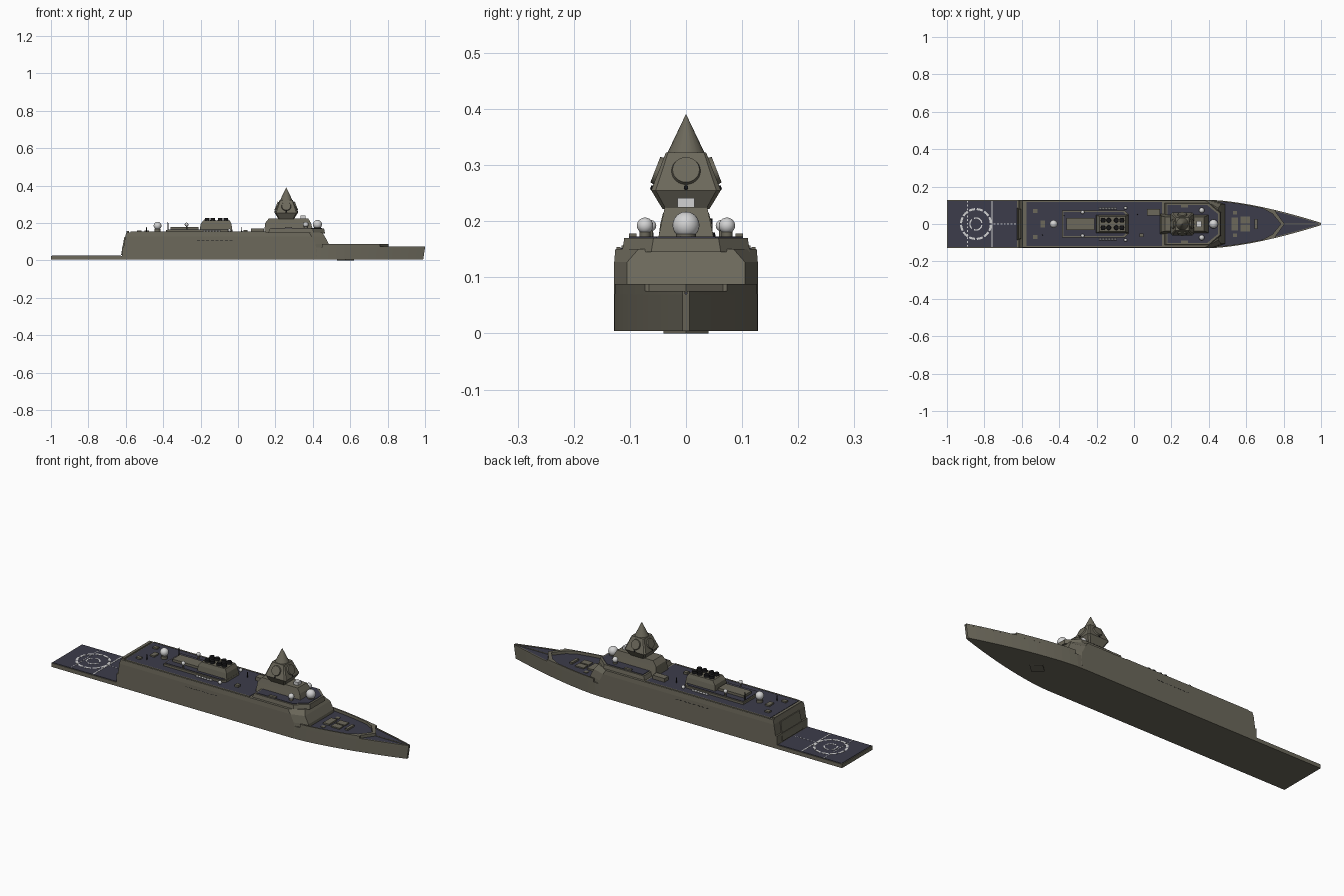
import bpy, bmesh, math
from mathutils import Vector, Matrix

cube = bpy.data.objects.get("Cube")
if cube:
    bpy.data.objects.remove(cube, do_unlink=True)


def material(name, r, g, b):
    m = bpy.data.materials.new(name)
    m.use_nodes = True
    m.diffuse_color = (r, g, b, 1)
    m.node_tree.nodes["Principled BSDF"].inputs["Base Color"].default_value = (r, g, b, 1)
    return m


OLIVE = material("olive grey", 0.15, 0.14, 0.105)
NAVY = material("deck navy", 0.045, 0.045, 0.07)
WHITE = material("white", 0.65, 0.65, 0.65)
BLACK = material("black", 0.008, 0.008, 0.009)


def finish(name, bm, mat, smooth=False):
    bmesh.ops.recalc_face_normals(bm, faces=bm.faces)
    me = bpy.data.meshes.new(name)
    bm.to_mesh(me)
    bm.free()
    me.materials.append(mat)
    ob = bpy.data.objects.new(name, me)
    bpy.context.collection.objects.link(ob)
    if smooth:
        bpy.ops.object.select_all(action='DESELECT')
        ob.select_set(True)
        bpy.context.view_layer.objects.active = ob
        bpy.ops.object.shade_smooth_by_angle(angle=math.radians(40))
    return ob


def loft(name, rings, mat, smooth=False):
    """Skin a stack of (z, plan outline) rings and cap both ends."""
    bm = bmesh.new()
    rows = [[bm.verts.new((x, y, z)) for x, y in pts] for z, pts in rings]
    n = len(rows[0])
    for a, b in zip(rows, rows[1:]):
        for i in range(n):
            j = (i + 1) % n
            bm.faces.new((a[i], a[j], b[j], b[i]))
    bm.faces.new(rows[0][::-1])
    bm.faces.new(rows[-1])
    return finish(name, bm, mat, smooth)


def plate(name, pts, z0, z1, mat):
    return loft(name, [(z0, pts), (z1, pts)], mat)


def mirror(half):
    return half + [(x, -y) for x, y in reversed(half)]


def rect(x0, x1, y0, y1):
    return [(x0, y0), (x1, y0), (x1, y1), (x0, y1)]


def box(name, x0, x1, y0, y1, z0, z1, mat=OLIVE):
    return plate(name, rect(x0, x1, y0, y1), z0, z1, mat)


def sym(x0, x1, w):
    return rect(x0, x1, -w, w)


def cylinder(name, loc, r1, r2, h, mat, axis=(0, 0, 1), sides=16):
    bm = bmesh.new()
    bmesh.ops.create_cone(bm, cap_ends=True, segments=sides, radius1=r1, radius2=r2, depth=h)
    turn = Vector((0, 0, 1)).rotation_difference(Vector(axis)).to_matrix().to_4x4()
    bmesh.ops.transform(bm, matrix=Matrix.Translation(loc) @ turn, verts=bm.verts)
    return finish(name, bm, mat, True)


def dome(name, x, y, z, r):
    bm = bmesh.new()
    bmesh.ops.create_uvsphere(bm, u_segments=20, v_segments=12, radius=r)
    bmesh.ops.translate(bm, vec=(x, y, z), verts=bm.verts)
    finish(name, bm, WHITE, True)


def beam(x):
    """Half breadth of the hull at a station."""
    t = max(0, (x - 0.42) / 0.58)
    return 0.006 + 0.122 * (1 - t ** 1.5)


def stations(x0, x1, n, inset=0.0):
    return [(x0 + (x1 - x0) * i / n, max(beam(x0 + (x1 - x0) * i / n) - inset, 0.002))
            for i in range(n + 1)]


# Hull: low stern slab and long tapered forward body
box("stern_slab", -1, -0.60, -0.128, 0.128, 0.004, 0.024)
bow = [(-0.62, 0.128)] + stations(0.40, 1.0, 14)
keel = [(x - 0.01 * max(0, x), y) for x, y in bow]
loft("forward_hull", [(0.004, mirror(keel)), (0.07, mirror(bow))], OLIVE)
plate("sonar_plate", [(0.53, 0), (0.575, -0.04), (0.62, 0), (0.575, 0.04)], 0, 0.006, OLIVE)

# Tall midship block with sloped hangar and bridge ends
def block(aft, fore, w, nose):
    return mirror([(aft, w), (0.22, w), (fore - 0.07, w), (fore, nose)])

loft("midship_block", [(0.02, block(-0.62, 0.49, 0.128, 0.107)),
                       (0.088, block(-0.609, 0.485, 0.128, 0.105)),
                       (0.127, block(-0.603, 0.465, 0.128, 0.105)),
                       (0.15, block(-0.597, 0.45, 0.126, 0.085))], OLIVE)
plate("main_deck", sym(-0.575, 0.15, 0.117), 0.149, 0.1525, NAVY)
box("hangar_coaming", -0.597, -0.582, -0.115, 0.115, 0.15, 0.157)
loft("hangar_door", [(0.03, sym(-0.625, -0.60, 0.085)), (0.125, sym(-0.608, -0.59, 0.078))], OLIVE)

# Flight deck and its painted markings
plate("flight_deck", sym(-0.995, -0.625, 0.124), 0.023, 0.0265, NAVY)


def paint(name, pts):
    plate(name, pts, 0.0255, 0.0275, WHITE)


def arc(name, cx, r0, r1, a0, a1, n=6):
    angles = [math.radians(a0 + (a1 - a0) * i / n) for i in range(n + 1)]
    paint(name, [(cx + r1 * math.cos(a), r1 * math.sin(a)) for a in angles]
          + [(cx + r0 * math.cos(a), r0 * math.sin(a)) for a in reversed(angles)])


for i in range(12):
    arc("landing_circle", -0.845, 0.074, 0.085, i * 30 + 3, i * 30 + 27)
for i in range(3):
    arc("landing_centre", -0.845, 0.029, 0.036, i * 120 + 12, i * 120 + 108)
paint("deck_edge_line", sym(-0.763, -0.757, 0.124))
for i in range(13):
    y = -0.12 + i * 0.0195
    paint("cross_dash", rect(-0.893, -0.887, y, y + 0.009))
for i in range(7):
    x = -0.75 + i * 0.018
    paint("centre_dash", rect(x, x + 0.010, -0.002, 0.002))

# Foredeck, bulwarks and chevron breakwater
plate("foredeck", mirror(stations(0.46, 0.985, 12, 0.005)), 0.069, 0.073, NAVY)
for s in (1, -1):
    for name, x0, x1, top in (("bulwark", 0.45, 0.76, 0.088), ("bow_rim", 0.76, 1.0, 0.076)):
        ring = stations(x0, x1, 8) + stations(x0, x1, 8, 0.007)[::-1]
        plate(name, [(x, s * y) for x, y in ring], 0.069, top, OLIVE)
    guard = [(0.67, beam(0.67)), (0.75, beam(0.75)), (0.805, 0), (0.785, 0), (0.74, 0.055)]
    plate("breakwater", [(x, s * y) for x, y in guard], 0.069, 0.088, OLIVE)
    box("foredeck_hatch", 0.57, 0.62, s * 0.004, s * 0.04, 0.072, 0.079)
    box("mooring_hatch", 0.53, 0.55, s * 0.05, s * 0.07, 0.072, 0.076)
box("launcher_hatch", 0.52, 0.555, -0.034, 0.034, 0.072, 0.081)
box("gun_base", 0.645, 0.66, -0.028, 0.028, 0.072, 0.082)
box("bow_centre_line", 0.80, 0.98, -0.002, 0.002, 0.07, 0.076)

# Bridge tier
def bridge(aft, fore, w, nose):
    return mirror([(aft, w), (fore - 0.06, w), (fore, nose)])

loft("bridge_tier", [(0.145, bridge(0.16, 0.465, 0.114, 0.062)),
                     (0.17, bridge(0.17, 0.46, 0.110, 0.058))], OLIVE)
plate("bridge_roof", bridge(0.18, 0.45, 0.102, 0.053), 0.169, 0.1725, NAVY)
loft("bridge_tower", [(0.15, sym(0.14, 0.405, 0.054)), (0.20, sym(0.145, 0.39, 0.043)),
                      (0.225, sym(0.165, 0.375, 0.038))], OLIVE)
box("director_box", 0.335, 0.36, -0.015, 0.015, 0.224, 0.241, WHITE)
dome("fore_radome", 0.425, 0, 0.193, 0.024)
cylinder("fore_radome_base", (0.425, 0, 0.175), 0.018, 0.018, 0.012, OLIVE)

# Radar mast: flared chamfered house, array discs and conical cap
MX = 0.258


def octagon(w, c):
    return [(MX + x, y) for x, y in ((w, -c), (w, c), (c, w), (-c, w),
                                     (-w, c), (-w, -c), (-c, -w), (c, -w))]

loft("mast_house", [(0.222, octagon(0.042, 0.036)), (0.255, octagon(0.062, 0.054)),
                    (0.322, octagon(0.036, 0.032))], OLIVE)
cylinder("mast_cone", (MX, 0, 0.355), 0.034, 0.0005, 0.07, OLIVE, sides=20)
for i in range(4):
    a = i * math.pi / 2
    d = Vector((math.cos(a), math.sin(a), 0))
    cylinder("radar_array", d * 0.050 + Vector((MX, 0, 0.290)), 0.027, 0.024, 0.010, OLIVE,
             (d.x, d.y, 0.39), 24)
    cylinder("array_slot", d * 0.0615 + Vector((MX, 0, 0.260)), 0.004, 0.004, 0.003, BLACK,
             (d.x, d.y, 0.39), 8)

# Funnel group and aft equipment platform
def rounded(x0, x1, w):
    return mirror([(x0, w), (x1 - 0.02, w), (x1, w - 0.02)])

plate("aft_platform", rounded(-0.385, -0.03, 0.072), 0.15, 0.164, OLIVE)
plate("aft_platform_deck", rounded(-0.378, -0.037, 0.065), 0.163, 0.1665, NAVY)
box("aft_deckhouse", -0.36, -0.21, -0.032, 0.032, 0.165, 0.179)
loft("funnel_house", [(0.16, sym(-0.205, -0.03, 0.05)), (0.195, sym(-0.20, -0.035, 0.046)),
                      (0.215, sym(-0.185, -0.045, 0.041))], OLIVE)
for x in (-0.165, -0.135, -0.095, -0.065):
    for y in (-0.02, 0.02):
        cylinder("exhaust_pipe", (x, y, 0.219), 0.014, 0.012, 0.018, BLACK, sides=12)
dome("aft_radome", -0.43, 0, 0.186, 0.021)
cylinder("aft_radome_base", (-0.43, 0, 0.158), 0.016, 0.016, 0.018, OLIVE)
for x, y, h in ((-0.375, 0.045, 0.055), (-0.49, -0.06, 0.03), (0.02, 0.05, 0.03)):
    cylinder("pole_aerial", (x, y, 0.15 + h / 2), 0.003, 0.002, h, BLACK, sides=8)

# Paired deck fittings
for s in (1, -1):
    dome("bridge_radome", 0.362, s * 0.073, 0.192, 0.0145)
    cylinder("bridge_radome_base", (0.362, s * 0.073, 0.175), 0.010, 0.010, 0.012, OLIVE)
    dome("small_radome", -0.275, s * 0.063, 0.192, 0.010)
    cylinder("small_radome_post", (-0.275, s * 0.063, 0.173), 0.004, 0.004, 0.022, OLIVE)
    dome("side_sensor", -0.045, s * 0.086, 0.161, 0.009)
    box("side_rail", -0.575, 0.15, s * 0.117, s * 0.124, 0.149, 0.154)
    box("vent_box", 0.25, 0.29, s * 0.088, s * 0.102, 0.171, 0.178)
    box("aft_locker", -0.54, -0.515, s * 0.06, s * 0.08, 0.151, 0.160)
    for i in range(6):
        x = -0.18 + i * 0.016
        cylinder("life_raft", (x, s * 0.082, 0.157), 0.005, 0.005, 0.012, WHITE, (1, 0, 0), 10)
    for i in range(8):
        x = -0.22 + i * 0.025
        box("side_scupper", x, x + 0.016, s * 0.126, s * 0.1285, 0.108, 0.110, BLACK)
box("deck_cabin", 0.07, 0.14, 0.045, 0.08, 0.151, 0.172)
box("deck_store", 0.03, 0.05, -0.07, -0.05, 0.151, 0.164)
box("aft_store", -0.50, -0.475, -0.02, 0.02, 0.151, 0.160)
